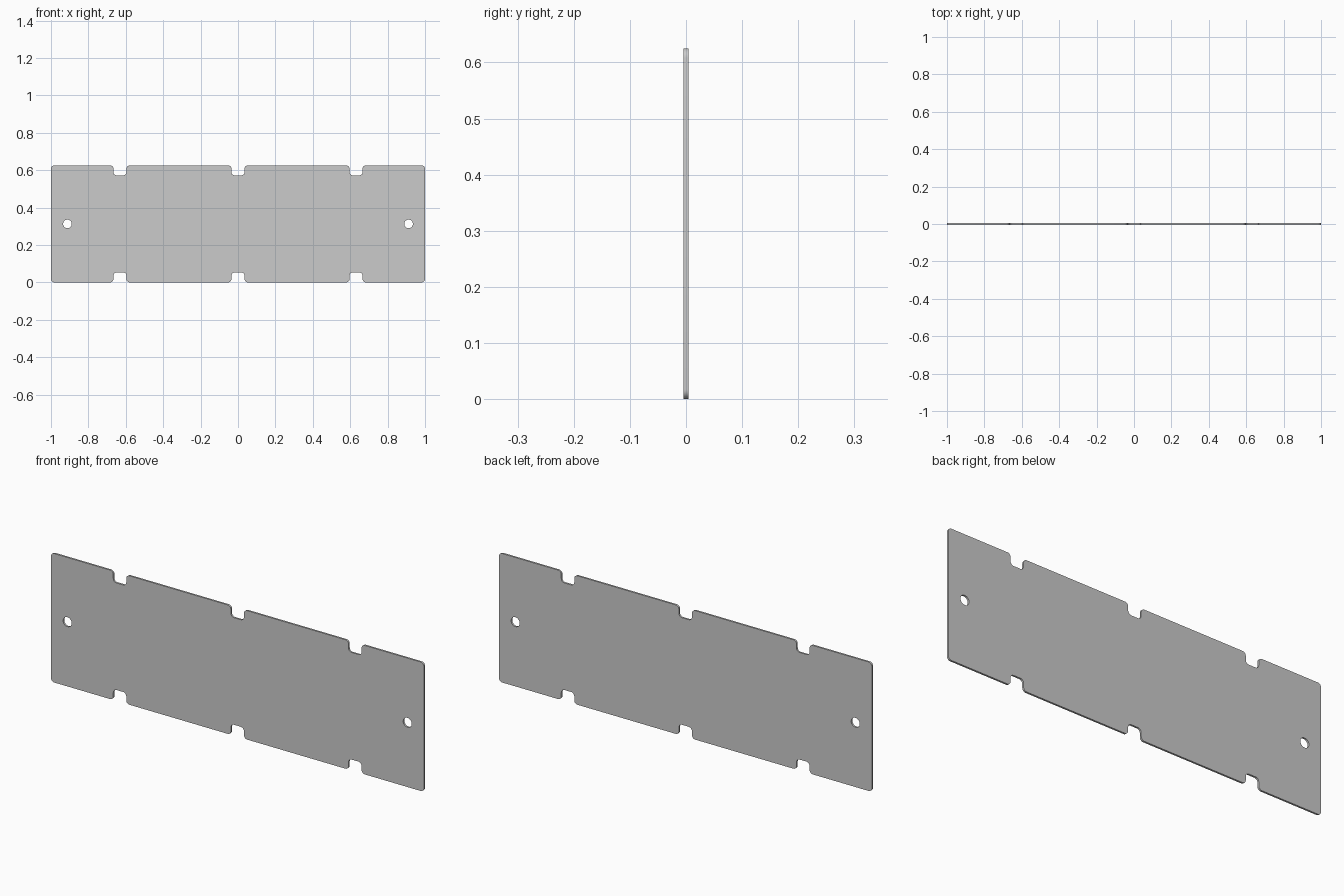
import bpy, bmesh
from math import cos, sin, pi, tan
from mathutils import Vector

if "Cube" in bpy.data.objects:
    bpy.data.objects.remove(bpy.data.objects["Cube"])

H, T = 0.625, 0.009            # plate height and thickness
NOTCHES, NW, ND = (-0.631, 0, 0.631), 0.035, 0.053
R = 0.017                      # corner radius


def fillet(corners, r, steps=6):
    """Round every corner of a closed right-angled outline."""
    out = []
    for i, c in enumerate(corners):
        c = Vector(c)
        a = (Vector(corners[i - 1]) - c).normalized()
        b = (Vector(corners[(i + 1) % len(corners)]) - c).normalized()
        centre = c + (a + b) * r
        for k in range(steps + 1):
            t = k / steps * pi / 2
            out.append(centre - b * r * cos(t) - a * r * sin(t))
    return out


def circle(x, z, r, n=32):
    return [Vector((x + r * cos(2 * pi * k / n), z + r * sin(2 * pi * k / n))) for k in range(n)]


# Outline: bottom edge left to right, then the same edge mirrored on top
bottom = [(-1, 0)]
for x in NOTCHES:
    bottom += [(x - NW, 0), (x - NW, ND), (x + NW, ND), (x + NW, 0)]
bottom.append((1, 0))
outline = fillet(bottom + [(x, H - z) for x, z in reversed(bottom)], R)

# Plate: filled flat curve with two bolt holes, extruded
curve = bpy.data.curves.new("notched_plate", 'CURVE')
curve.dimensions = '2D'
curve.fill_mode = 'BOTH'
curve.extrude = T / 2
for loop in (outline, circle(-0.912, H / 2, 0.023), circle(0.912, H / 2, 0.023)):
    s = curve.splines.new('POLY')
    s.points.add(len(loop) - 1)
    for p, v in zip(s.points, loop):
        p.co = (v.x, v.y, 0, 1)
    s.use_cyclic_u = True

plate = bpy.data.objects.new("notched_plate", curve)
bpy.context.collection.objects.link(plate)
plate.rotation_euler.x = pi / 2
bpy.context.view_layer.objects.active = plate
plate.select_set(True)
bpy.ops.object.convert(target='MESH')
plate = bpy.context.object
bpy.ops.object.transform_apply(location=False, rotation=True, scale=False)

# Weld caps to the rim
bm = bmesh.new()
bm.from_mesh(plate.data)
bmesh.ops.remove_doubles(bm, verts=bm.verts, dist=1e-5)
bmesh.ops.recalc_face_normals(bm, faces=bm.faces)
bm.to_mesh(plate.data)
bm.free()
bpy.ops.object.shade_smooth_by_angle(angle=pi / 6)
